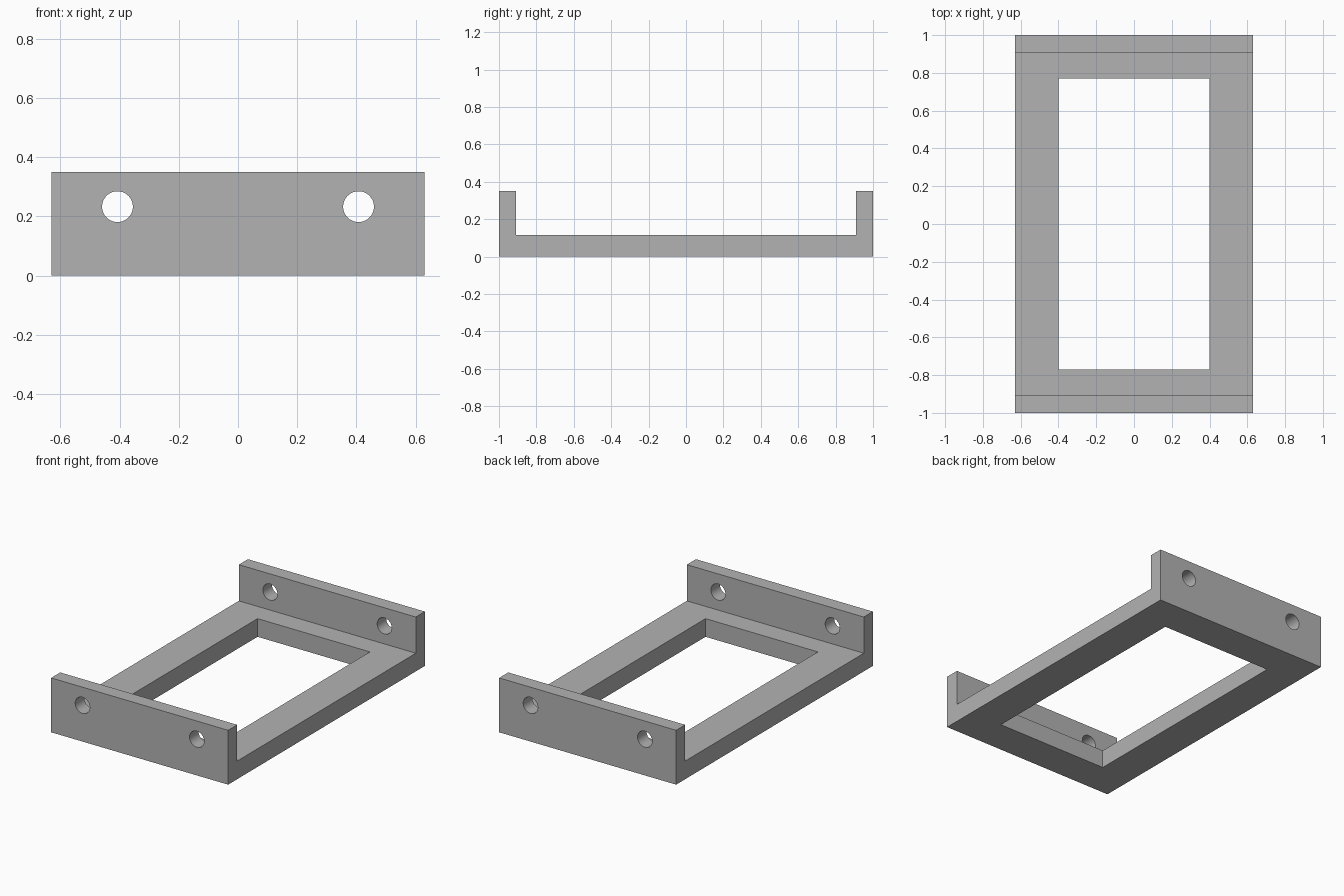
import bpy, bmesh, math
from mathutils import Matrix

default = bpy.data.objects.get("Cube")
if default:
    bpy.data.objects.remove(default, do_unlink=True)

HALF_W, HALF_L, HEIGHT = 0.63, 1.0, 0.35
BASE, WALL = 0.117, 0.092
OPEN_X, OPEN_Y = 0.4, 0.77
HOLE_X, HOLE_Z, HOLE_R = 0.407, 0.233, 0.052

grey = bpy.data.materials.new("plain grey")
grey.use_nodes = True
colour = (0.45, 0.45, 0.45, 1)
grey.diffuse_color = colour
grey.node_tree.nodes["Principled BSDF"].inputs["Base Color"].default_value = colour


def add_object(name, bm):
    bmesh.ops.recalc_face_normals(bm, faces=bm.faces)
    mesh = bpy.data.meshes.new(name)
    bm.to_mesh(mesh)
    bm.free()
    mesh.materials.append(grey)
    obj = bpy.data.objects.new(name, mesh)
    bpy.context.collection.objects.link(obj)
    return obj


# Channel-shaped frame: side profile swept across the width
inner = HALF_L - WALL
profile = [(-HALF_L, 0), (HALF_L, 0), (HALF_L, HEIGHT), (inner, HEIGHT),
           (inner, BASE), (-inner, BASE), (-inner, HEIGHT), (-HALF_L, HEIGHT)]
bm = bmesh.new()
face = bm.faces.new([bm.verts.new((-HALF_W, y, z)) for y, z in profile])
swept = bmesh.ops.extrude_face_region(bm, geom=[face])["geom"]
bmesh.ops.translate(bm, vec=(2 * HALF_W, 0, 0),
                    verts=[v for v in swept if isinstance(v, bmesh.types.BMVert)])
frame = add_object("bracket_frame", bm)

# Cutter for the rectangular opening in the base
bm = bmesh.new()
bmesh.ops.create_cube(bm, size=2, matrix=Matrix.Diagonal((OPEN_X, OPEN_Y, 0.3, 1)))
cutters = [add_object("opening_cutter", bm)]

# Cutters for the bolt holes, each passing through both end walls
for side, x in (("right", -HOLE_X), ("left", HOLE_X)):
    bm = bmesh.new()
    bmesh.ops.create_cone(
        bm, cap_ends=True, segments=48, radius1=HOLE_R, radius2=HOLE_R, depth=3,
        matrix=Matrix.Translation((x, 0, HOLE_Z)) @ Matrix.Rotation(math.pi / 2, 4, "X"))
    cutters.append(add_object(side + "_hole_cutter", bm))

# Cut everything out, then discard the cutters
bpy.ops.object.select_all(action="DESELECT")
bpy.context.view_layer.objects.active = frame
frame.select_set(True)
for cutter in cutters:
    cutter.hide_render = True
    cut = frame.modifiers.new(cutter.name, "BOOLEAN")
    cut.operation = "DIFFERENCE"
    cut.solver = "EXACT"
    cut.object = cutter
    bpy.ops.object.modifier_apply(modifier=cut.name)
    bpy.data.objects.remove(cutter, do_unlink=True)

# Smooth hole walls, crisp edges elsewhere
bpy.ops.object.shade_smooth_by_angle(angle=math.radians(30))
